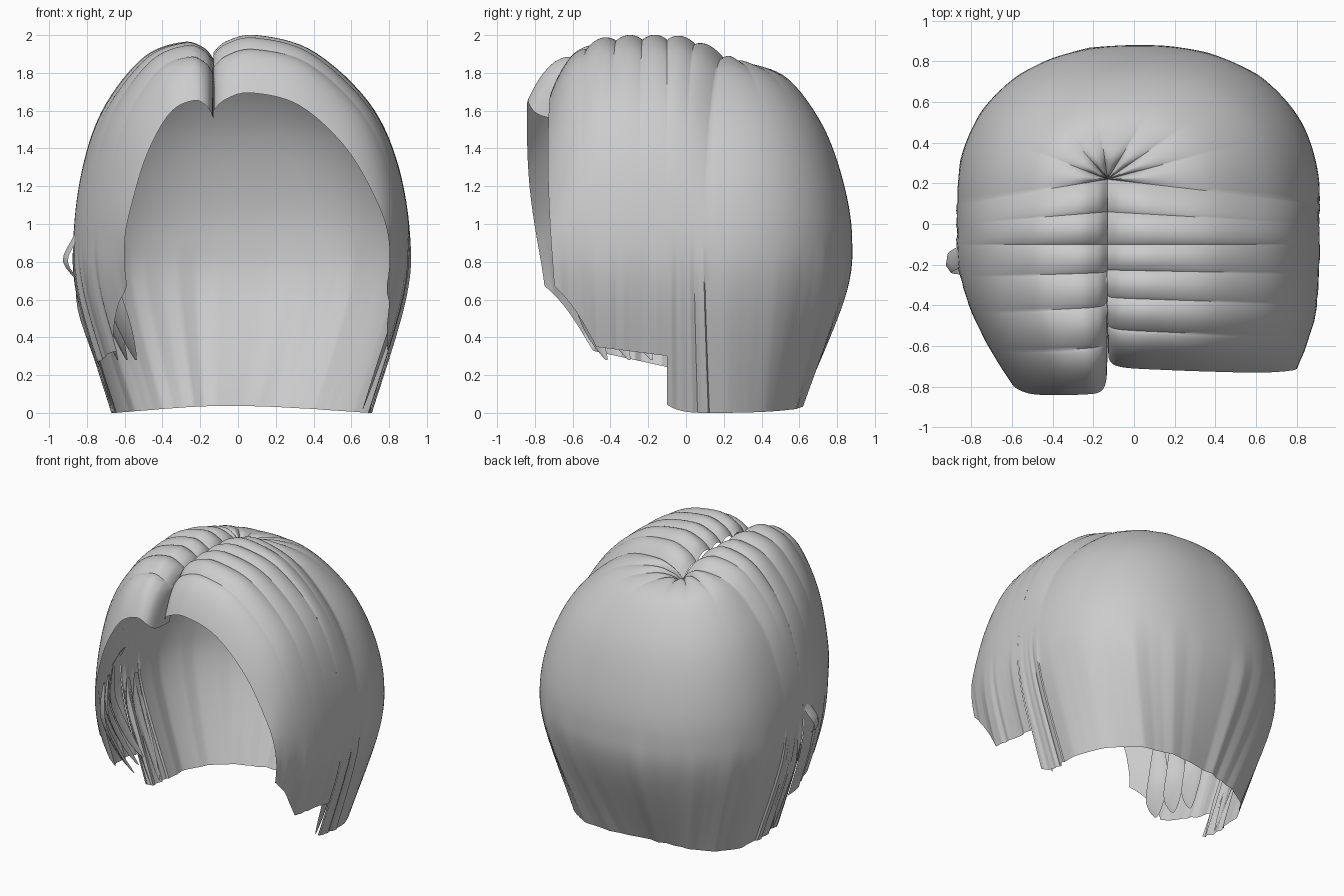
import bpy, bmesh, math, random
from mathutils import Vector

random.seed(4)
if "Cube" in bpy.data.objects:
    bpy.data.objects.remove(bpy.data.objects["Cube"])

grey = bpy.data.materials.new("hair_grey")
grey.use_nodes = True
grey.diffuse_color = (0.6, 0.6, 0.6, 1)
grey.node_tree.nodes["Principled BSDF"].inputs["Base Color"].default_value = (0.6, 0.6, 0.6, 1)

PART_X = -0.13
ROWS = 48
# Strand profile from parting to tip: reach, height, inward taper
PROFILE = [Vector(p) for p in (
    (0, 1.91, 0), (.07, 1.97, 0), (.22, 2, 0), (.5, 1.92, 0), (.78, 1.66, 0),
    (.93, 1.35, 0), (1, .95, 0), (1, .6, .13), (1, 0, 1))]


def spline(pts, v):
    x = v * (len(pts) - 1)
    i = min(int(x), len(pts) - 2)
    t = x - i
    a, b, c, d = (pts[max(0, min(len(pts) - 1, i + k))] for k in (-1, 0, 1, 2))
    return .5 * (2 * b + (c - a) * t + (2 * a - 5 * b + 4 * c - d) * t ** 2
                 + (3 * b - a - 3 * c + d) * t ** 3)


def lerp(a, b, t):
    return a + (b - a) * t


def smooth(a, b, x):
    t = max(0, min(1, (x - a) / (b - a)))
    return t * t * (3 - 2 * t)


def clump(s):
    return abs(math.sin(math.pi * s)) ** .8 - 1


def folds(count, step=5):
    """Random folds in and out, one value per strand."""
    keys = [random.uniform(-.014, .01) for _ in range(count // step + 2)]
    keys[0] = 0
    return [lerp(keys[i // step], keys[i // step + 1], i % step / step) for i in range(count)]


def strand(root, end, hem, drop=0, sweep=0, inset=.21, lump=0, fade=1, fold=0):
    """One strand as a row of points falling from root to hem."""
    start, stop = Vector((*root, 0)), Vector((*end, 0))
    out = (stop - start).normalized()
    points = []
    for r in range(ROWS + 1):
        v = r / ROWS * (1 - hem / 4.8)
        u, z, taper = spline(PROFILE, v)
        p = start.lerp(stop, u) + out * (fold * smooth(.72, .92, v) - inset * taper)
        p.y -= sweep * math.sin(math.pi * v ** .4)
        p.z = z - drop * smooth(.7, 1.6, z) + .032 * lump * max(0, 1 - u) ** fade
        points.append(p)
    return points


def sheet(name, strands):
    bm = bmesh.new()
    grid = [[bm.verts.new(p) for p in s] for s in strands]
    for a, b in zip(grid, grid[1:]):
        for j in range(len(a) - 1):
            bm.faces.new((a[j], a[j + 1], b[j + 1], b[j]))
    bmesh.ops.remove_doubles(bm, verts=bm.verts, dist=.0005)
    mesh = bpy.data.meshes.new(name)
    bm.to_mesh(mesh)
    bm.free()
    mesh.materials.append(grey)
    ob = bpy.data.objects.new(name, mesh)
    bpy.context.collection.objects.link(ob)
    bpy.ops.object.select_all(action='DESELECT')
    ob.select_set(True)
    bpy.context.view_layer.objects.active = ob
    bpy.ops.object.shade_smooth_by_angle(angle=math.radians(45))


# Side panels, running from the face opening back to the ears
def side_panel(name, left):
    strands = []
    cols, locks = 84, 4
    for i, fold in enumerate(folds(cols + 1)):
        k = i / cols
        f = 1 - k
        hem = .32 + .04 * min(1, f / .65) + .34 * max(0, (f - .65) / .35)
        if left:
            end = (.91 - .11 * f ** 3, lerp(-.68, -.1, k))
            sweep = .1 * f ** 3
        else:
            end = (-.87 + .27 * f ** 2, lerp(-.71, -.1, k))
            sweep = .22 * f ** 2
            hem -= .05 * k
        strands.append(strand((PART_X, lerp(-.6, -.1, k)), end, hem,
                              drop=.28 * f ** 6 + (0 if left else .04), sweep=sweep,
                              lump=clump(k * locks), fade=.8, fold=fold))
    sheet(name, strands if left else strands[::-1])


side_panel("left_side_hair", True)
side_panel("right_side_hair", False)


# Back of the bob: short side stretches joined by a fan around the crown
def back_side(left):
    strands = []
    for i, fold in enumerate(folds(42)):
        k = i / 42
        end = (.91 if left else -.87, lerp(-.1, .1, k))
        strands.append(strand((PART_X, lerp(-.1, .22, k)), end, .07 * (1 - k) ** 3,
                              drop=.1 * k * k + (0 if left else .04 * (1 - k)),
                              lump=clump(k * 2), fade=lerp(.8, 2, k), fold=fold))
    return strands


def power(c):
    return math.copysign(abs(c) ** .87, c)


fan = []
for i, fold in enumerate(folds(141)):
    phi = math.pi * i / 140
    s = math.sin(phi)
    end = (.02 + .89 * power(math.cos(phi)), .1 + .78 * power(s))
    fan.append(strand((PART_X, .22), end, .06 * s ** 2, drop=.1 + .06 * s,
                      inset=.21 + .1 * s ** 2, lump=clump(i / 20), fade=lerp(2, 4, s), fold=fold))
sheet("back_hair", back_side(True) + fan + back_side(False)[::-1])


# Loose tapering locks near the hem
def loose_lock(name, path, width):
    path = [Vector(p) for p in path]
    left, mid, right = [], [], []
    for i in range(13):
        t = i / 12
        p = spline(path, t)
        w = width * math.sin(math.pi * lerp(.12, .97, t))
        out = Vector((p.x, p.y, 0)).normalized()
        across = Vector((-out.y, out.x, 0))
        left.append(p - across * w)
        mid.append(p + out * w * .4)
        right.append(p + across * w)
    sheet(name, [left, mid, right])


loose_lock("right_flick_lock", [(-.83, -.12, 1.0), (-.86, -.16, .92), (-.91, -.2, .8), (-.83, -.24, .68)], .05)
for n, y in enumerate((-.56, -.44, -.32)):
    x = -.68 - .4 * (y + .56)
    loose_lock(f"right_loose_lock_{n + 1}",
               [(x, y, .95), (x, y, .7), (x + .08, y + .06, .45), (x + .14, y + .14, .28)], .07)
for name, side in (("left", 1), ("right", -1)):
    for m in range(2):
        y = -.05 + m * .09
        loose_lock(f"{name}_ear_lock_{m + 1}",
                   [(side * .85, y, .75), (side * .83, y, .55), (side * .75, y, .3), (side * .66, y, .02)], .05)
